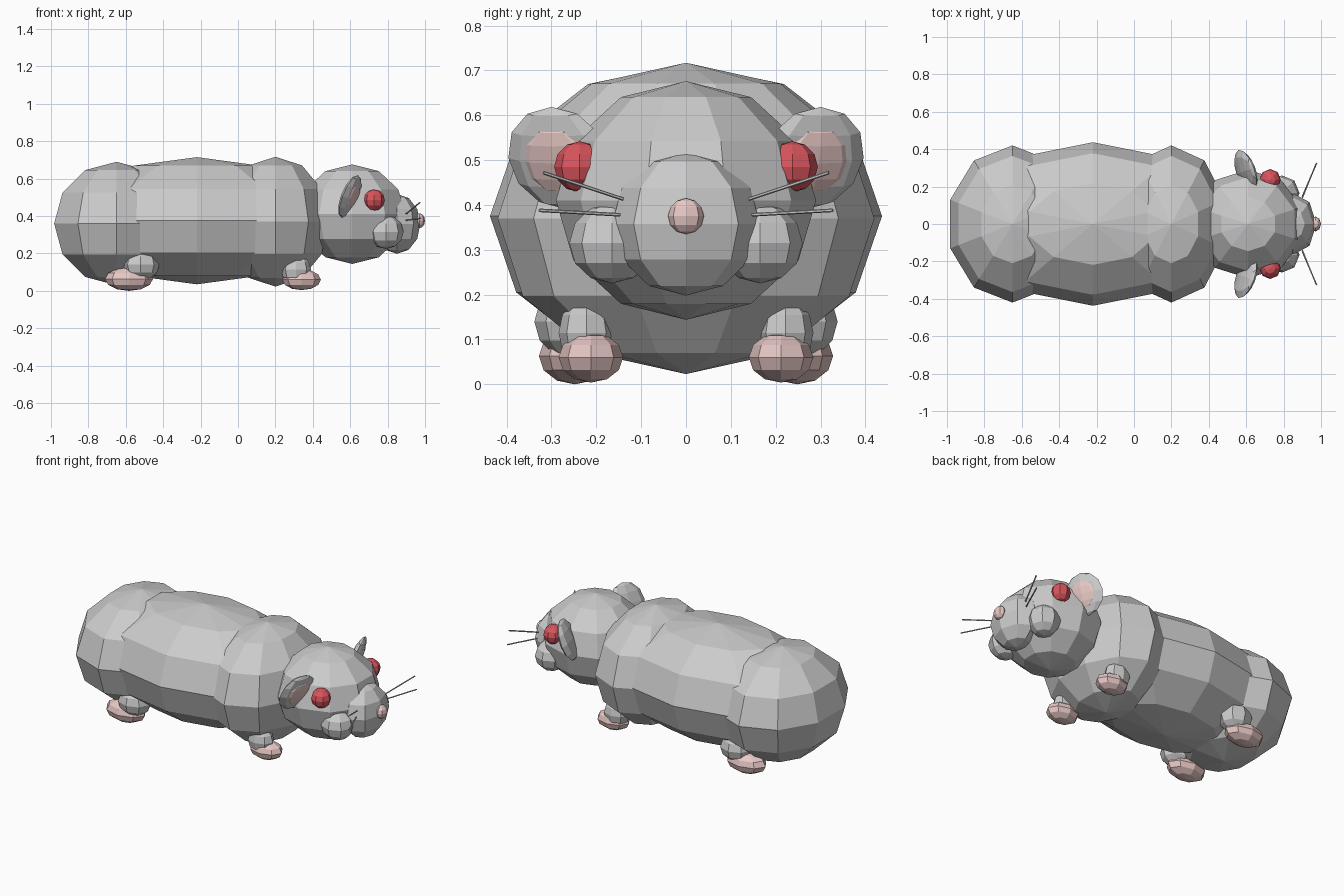
import bpy, bmesh
from mathutils import Vector, Matrix

if "Cube" in bpy.data.objects:
    bpy.data.objects.remove(bpy.data.objects["Cube"])


def material(name, rgb):
    m = bpy.data.materials.new(name)
    m.diffuse_color = (*rgb, 1)
    m.use_nodes = True
    m.node_tree.nodes["Principled BSDF"].inputs["Base Color"].default_value = m.diffuse_color
    return m


PINK = material("pink_skin", (0.80, 0.58, 0.56))
RED = material("red_eye", (0.70, 0.09, 0.11))


def finish(name, bm, mat):
    me = bpy.data.meshes.new(name)
    bm.to_mesh(me)
    bm.free()
    if mat:
        me.materials.append(mat)
    ob = bpy.data.objects.new(name, me)
    bpy.context.collection.objects.link(ob)
    return ob


def ellipsoid(name, centre, radii, seg=8, rings=6, mat=None, facing=None):
    """Flat-shaded low-poly ellipsoid; facing turns its local x axis."""
    bm = bmesh.new()
    bmesh.ops.create_uvsphere(bm, u_segments=seg, v_segments=rings, radius=1)
    rot = Matrix()
    if facing:
        rot = Vector(facing).to_track_quat('X', 'Z').to_matrix().to_4x4()
    bm.transform(Matrix.Translation(centre) @ rot @ Matrix.Diagonal((*radii, 1)))
    return finish(name, bm, mat)


def rod(name, a, b, radius):
    a, b = Vector(a), Vector(b)
    bm = bmesh.new()
    bmesh.ops.create_cone(bm, cap_ends=True, segments=6, radius1=radius,
                          radius2=radius, depth=(b - a).length)
    rot = (b - a).to_track_quat('Z', 'Y').to_matrix().to_4x4()
    bm.transform(Matrix.Translation((a + b) / 2) @ rot)
    return finish(name, bm, None)


# Body masses and head
ellipsoid("rump", (-0.65, 0, 0.36), (0.35, 0.42, 0.33), 10)
ellipsoid("belly", (-0.22, 0, 0.375), (0.71, 0.437, 0.34), 10)
ellipsoid("shoulders", (0.20, 0, 0.37), (0.30, 0.42, 0.347), 10)
ellipsoid("head", (0.61, 0, 0.41), (0.30, 0.29, 0.266), 10)
ellipsoid("muzzle", (0.85, 0, 0.358), (0.125, 0.165, 0.16))
ellipsoid("nose", (0.97, 0, 0.375), (0.03, 0.04, 0.04), mat=PINK)

# Paired parts
for side, s in (("left", 1), ("right", -1)):
    ellipsoid("cheek_" + side, (0.79, 0.165 * s, 0.315), (0.095, 0.095, 0.09))
    ellipsoid("eye_" + side, (0.728, 0.237 * s, 0.485), (0.057, 0.057, 0.057), mat=RED)

    # Ear discs with pink inner ear
    normal = Vector((1, 0.36 * s, -0.42)).normalized()
    ear = Vector((0.598, 0.285 * s, 0.505))
    ellipsoid("ear_" + side, ear, (0.03, 0.118, 0.122), facing=normal)
    ellipsoid("inner_ear_" + side, ear + normal * 0.015, (0.02, 0.083, 0.08),
              mat=PINK, facing=normal)

    # Whiskers
    rod("upper_whisker_" + side, (0.90, 0.14 * s, 0.413), (0.972, 0.318 * s, 0.472), 0.004)
    rod("lower_whisker_" + side, (0.90, 0.147 * s, 0.378), (0.977, 0.327 * s, 0.388), 0.004)

    # Legs and feet
    ellipsoid("front_leg_" + side, (0.31, 0.222 * s, 0.115), (0.08, 0.062, 0.08))
    ellipsoid("front_foot_" + side, (0.34, 0.212 * s, 0.06), (0.103, 0.072, 0.056), mat=PINK)
    ellipsoid("hind_leg_" + side, (-0.52, 0.25 * s, 0.14), (0.10, 0.088, 0.085))
    ellipsoid("hind_foot_" + side, (-0.583, 0.248 * s, 0.063), (0.128, 0.08, 0.063), mat=PINK)
